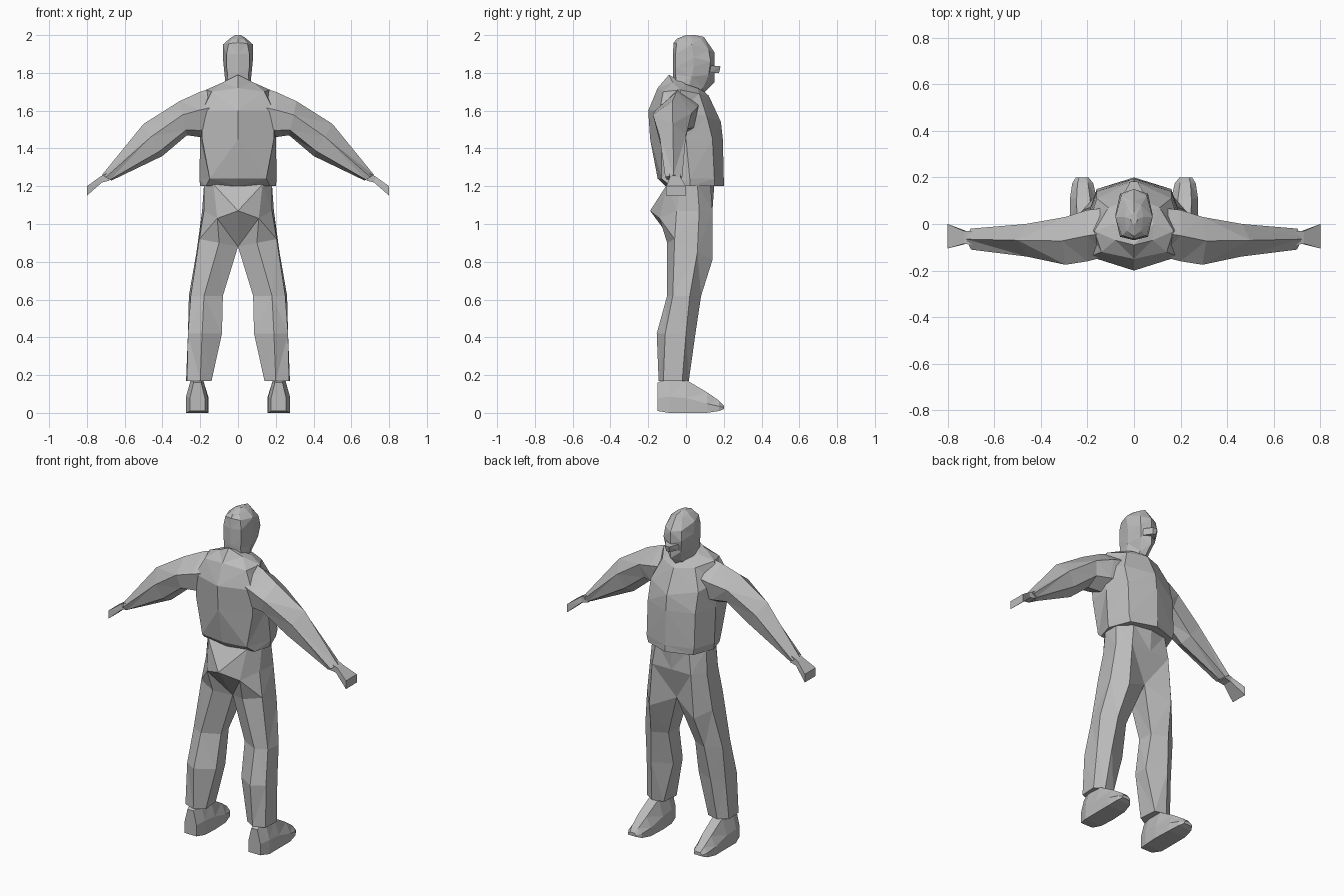
import bpy, bmesh

grey = bpy.data.materials.new("plain grey")
grey.diffuse_color = (0.5, 0.5, 0.5, 1)


def loft(name, rings, mirror=False):
    """Skin equal-sized rings, cap both ends, optionally mirror across x."""
    bm = bmesh.new()
    loops = [[bm.verts.new(p) for p in ring] for ring in rings]
    n = len(loops[0])
    for a, b in zip(loops, loops[1:]):
        for i in range(n):
            j = (i + 1) % n
            bm.faces.new((a[i], a[j], b[j], b[i]))
    bm.faces.new(loops[0])
    bm.faces.new(loops[-1])
    bmesh.ops.recalc_face_normals(bm, faces=bm.faces)
    # drop walls lying on the mirror plane
    inner = [f for f in bm.faces if all(abs(v.co.x) < 1e-4 for v in f.verts)]
    bmesh.ops.delete(bm, geom=inner, context='FACES')
    bmesh.ops.triangulate(bm, faces=bm.faces)
    me = bpy.data.meshes.new(name)
    bm.to_mesh(me)
    bm.free()
    me.materials.append(grey)
    ob = bpy.data.objects.new(name, me)
    bpy.context.collection.objects.link(ob)
    if mirror:
        ob.modifiers.new("mirror", 'MIRROR')
    return ob


def whole(half):
    """Complete a half ring (centre back to centre front) on the other side."""
    return half + [(-x, y, z) for x, y, z in half[-2:0:-1]]


def level(z, pts):
    return [(x, y, z) for x, y in pts]


# jacket body with its collar
loft("jacket_body", [whole(r) for r in (
    level(1.20, [(0, -.11), (.17, -.08), (.2, .02), (.15, .15), (0, .20)]),
    level(1.24, [(0, -.15), (.15, -.13), (.205, .02), (.16, .15), (0, .20)]),
    level(1.45, [(0, -.19), (.19, -.13), (.2, 0), (.16, .14), (0, .195)]),
    [(0, -.20, 1.60), (.19, -.14, 1.6), (.2, -.02, 1.6), (.16, .11, 1.57), (0, .185, 1.54)],
    [(0, -.15, 1.72), (.14, -.12, 1.70), (.17, -.03, 1.71), (.11, .07, 1.69), (0, .12, 1.68)],
    [(0, -.09, 1.79), (.08, -.07, 1.75), (.085, 0, 1.74), (.06, .06, 1.72), (0, .085, 1.71)],
)])


# sleeves and hands: sections given by top point, bottom point and y range
def section(top, bottom, y0, y1, shape):
    return [(bottom[0] + (top[0] - bottom[0]) * t, y0 + (y1 - y0) * s,
             bottom[1] + (top[1] - bottom[1]) * t) for s, t in shape]


hexagon = [(.5, 1), (1, .65), (.9, .2), (.5, 0), (.1, .15), (0, .6)]
square = [(0, 1), (1, 1), (1, 0), (0, 0)]
loft("sleeve", [section(*s, hexagon) for s in (
    ((.10, 1.73), (.15, 1.46), -.14, .07),
    ((.20, 1.70), (.20, 1.46), -.16, .06),
    ((.31, 1.65), (.27, 1.47), -.175, .03),
    ((.50, 1.53), (.40, 1.36), -.14, .0),
    ((.72, 1.26), (.67, 1.23), -.11, -.02))], True)
loft("hand", [section(*s, square) for s in (
    ((.69, 1.27), (.68, 1.23), -.09, -.03),
    ((.73, 1.25), (.72, 1.22), -.085, -.03),
    ((.80, 1.20), (.80, 1.15), -.105, .0))], True)

# trousers: each half runs from the waist to the cuff
loft("trousers", [
    level(1.21, [(0, -.10), (.13, -.10), (.18, -.03), (.18, .06), (.11, .13), (0, .15)]),
    [(0, -.19, 1.07), (.11, -.14, 1.03), (.18, -.05, 1.07), (.19, .07, 1.07), (.13, .14, 1.07), (0, .14, 1.07)],
    [(0, -.05, .88), (.1, -.10, .90), (.205, -.06, .92), (.22, .06, .85), (.15, .14, .81), (0, .09, .88)],
    level(.62, [(.08, -.05), (.18, -.10), (.25, -.07), (.26, .02), (.18, .08), (.09, .04)]),
    level(.42, [(.085, -.09), (.19, -.155), (.265, -.11), (.265, 0), (.2, .05), (.085, 0)]),
    level(.17, [(.14, -.11), (.20, -.145), (.27, -.12), (.275, -.02), (.22, .015), (.15, 0)]),
], True)

# shoes: sections from heel to toe (y, x range, z range)
shoe_shape = [(0, 0), (1, 0), (1, .45), (.75, 1), (.25, 1), (0, .45)]
loft("shoe", [[(x0 + (x1 - x0) * s, y, z0 + (z1 - z0) * t) for s, t in shoe_shape]
              for y, x0, x1, z0, z1 in (
    (-.15, .175, .255, 0.01, .16),
    (-.09, .16, .275, 0, .19),
    (0, .155, .275, 0, .175),
    (.11, .16, .275, 0, .11),
    (.175, .175, .265, 0.01, .065),
    (.20, .195, .25, .02, .04))], True)

# head with neck
loft("head", [whole(r) for r in (
    [(0, -.065, 1.74), (.06, -.05, 1.73), (.065, .01, 1.71), (.04, .06, 1.69), (0, .08, 1.69)],
    [(0, -.07, 1.80), (.055, -.055, 1.79), (.07, .03, 1.78), (.03, .09, 1.72), (0, .10, 1.70)],
    [(0, -.07, 1.84), (.06, -.055, 1.83), (.075, .04, 1.83), (.05, .12, 1.79), (0, .15, 1.75)],
    [(0, -.07, 1.90), (.06, -.055, 1.90), (.08, .04, 1.88), (.06, .13, 1.86), (0, .15, 1.84)],
    [(0, -.065, 1.96), (.05, -.05, 1.955), (.08, .03, 1.95), (.055, .12, 1.92), (0, .15, 1.91)],
    [(0, -.05, 1.98), (.03, -.03, 1.98), (.04, .03, 1.985), (.03, .08, 1.98), (0, .095, 1.99)],
    [(0, .0, 2.0), (.01, .005, 2.0), (.015, .02, 2.0), (.01, .04, 2.0), (0, .05, 2.0)],
)])

# nose wedge
loft("nose", [
    [(-.05, .12, 1.84), (.05, .12, 1.84), (.045, .12, 1.80), (-.045, .12, 1.80)],
    [(-.015, .183, 1.835), (.015, .183, 1.835), (.01, .175, 1.80), (-.01, .175, 1.80)]])
